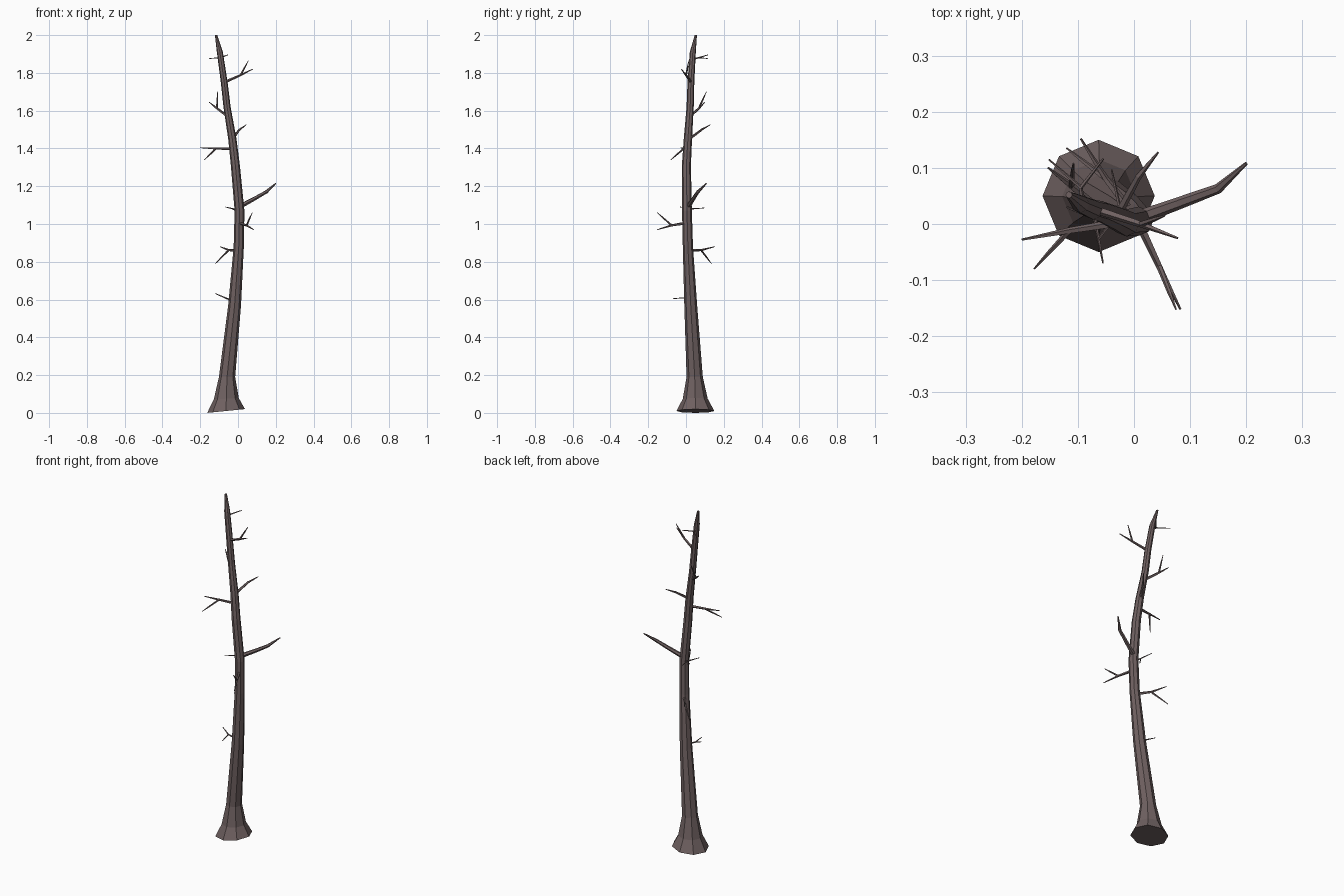
import bpy, bmesh
from math import cos, sin, tau
from mathutils import Vector

bark = bpy.data.materials.new("bark")
bark.diffuse_color = (0.16, 0.12, 0.12, 1)


def loft(bm, rings):
    """Skin a list of vertex rings and cap both ends."""
    n = len(rings[0])
    for a, b in zip(rings, rings[1:]):
        for i in range(n):
            j = (i + 1) % n
            bm.faces.new((a[i], a[j], b[j], b[i]))
    bm.faces.new(rings[0][::-1])
    bm.faces.new(rings[-1])


def tube(bm, pts, radii, sides=5):
    """Tapered limb following a few points."""
    pts = [Vector(p) for p in pts]
    rings = []
    for k, p in enumerate(pts):
        d = (pts[min(k + 1, len(pts) - 1)] - pts[max(k - 1, 0)]).normalized()
        u = d.cross(Vector((0, 0, 1))).normalized()
        v = d.cross(u)
        rings.append([bm.verts.new(p + radii[k] * (cos(tau * i / sides) * u + sin(tau * i / sides) * v))
                      for i in range(sides)])
    loft(bm, rings)


def finish(bm, name):
    bmesh.ops.recalc_face_normals(bm, faces=bm.faces)
    me = bpy.data.meshes.new(name)
    bm.to_mesh(me)
    bm.free()
    me.materials.append(bark)
    bpy.context.collection.objects.link(bpy.data.objects.new(name, me))


# Trunk: x, y, z, radius, slope of the ring along x
trunk = [
    (-0.063, 0.050, 0.010, 0.100, 0.10),
    (-0.062, 0.049, 0.075, 0.066, 0.05),
    (-0.058, 0.046, 0.190, 0.043, 0),
    (-0.018, 0.025, 0.570, 0.034, 0),
    (0.004, 0.010, 0.880, 0.027, 0),
    (0.008, 0.005, 1.070, 0.026, 0),
    (-0.014, 0.002, 1.310, 0.024, 0),
    (-0.030, 0.010, 1.450, 0.022, 0),
    (-0.058, 0.022, 1.620, 0.019, 0),
    (-0.073, 0.026, 1.750, 0.018, 0),
    (-0.096, 0.036, 1.910, 0.016, 0),
    (-0.116, 0.052, 2.000, 0.006, 0),
]
bm = bmesh.new()
loft(bm, [[bm.verts.new((x + r * cos(tau * i / 8), y + r * sin(tau * i / 8), z + s * r * cos(tau * i / 8)))
           for i in range(8)] for x, y, z, r, s in trunk])
finish(bm, "trunk")

# Thick bent branch
bm = bmesh.new()
tube(bm, [(0.005, 0.010, 1.09), (0.08, 0.037, 1.13), (0.15, 0.063, 1.17), (0.20, 0.108, 1.215)],
     [0.013, 0.011, 0.009, 0.003], 6)
finish(bm, "thick_branch")

# Thin dead twigs: root, fork, main tip, side tip (optional)
twigs = [
    [(-0.02, 0.02, 0.59), (-0.07, 0.01, 0.61), (-0.12, 0.03, 0.632), (-0.055, -0.07, 0.605)],
    [(0, 0.015, 0.86), (-0.05, 0.08, 0.862), (-0.095, 0.152, 0.88), (-0.12, 0.135, 0.79)],
    [(0.01, 0, 1.005), (0.045, -0.075, 0.993), (0.083, -0.152, 0.97), (0.075, -0.152, 1.06)],
    [(0.005, 0.01, 1.06), (-0.025, 0.025, 1.08), (-0.065, -0.03, 1.09), (-0.04, 0.097, 1.085)],
    [(-0.02, 0.003, 1.398), (-0.115, -0.012, 1.40), (-0.20, -0.028, 1.404), (-0.178, -0.08, 1.34)],
    [(-0.032, 0.012, 1.445), (0.008, 0.085, 1.50), (0.043, 0.128, 1.525)],
    [(-0.055, 0.02, 1.57), (-0.112, 0.068, 1.612), (-0.153, 0.10, 1.645), (-0.108, 0.108, 1.70)],
    [(-0.072, 0.027, 1.75), (0.012, 0.0, 1.787), (0.078, -0.025, 1.82), (0.055, 0.015, 1.865)],
    [(-0.09, 0.034, 1.872), (-0.095, 0.065, 1.88), (-0.055, 0.116, 1.895), (-0.152, 0.115, 1.876)],
]
for k, t in enumerate(twigs):
    big = 1.0 if k not in (0, 3, 8) else 0.65
    bm = bmesh.new()
    tube(bm, t[:3], [0.008 * big, 0.006 * big, 0.002])
    if len(t) > 3:
        tube(bm, [t[1], Vector(t[1]).lerp(Vector(t[3]), 0.6), t[3]], [0.0055 * big, 0.004 * big, 0.0015])
    finish(bm, f"twig_{k + 1}")
